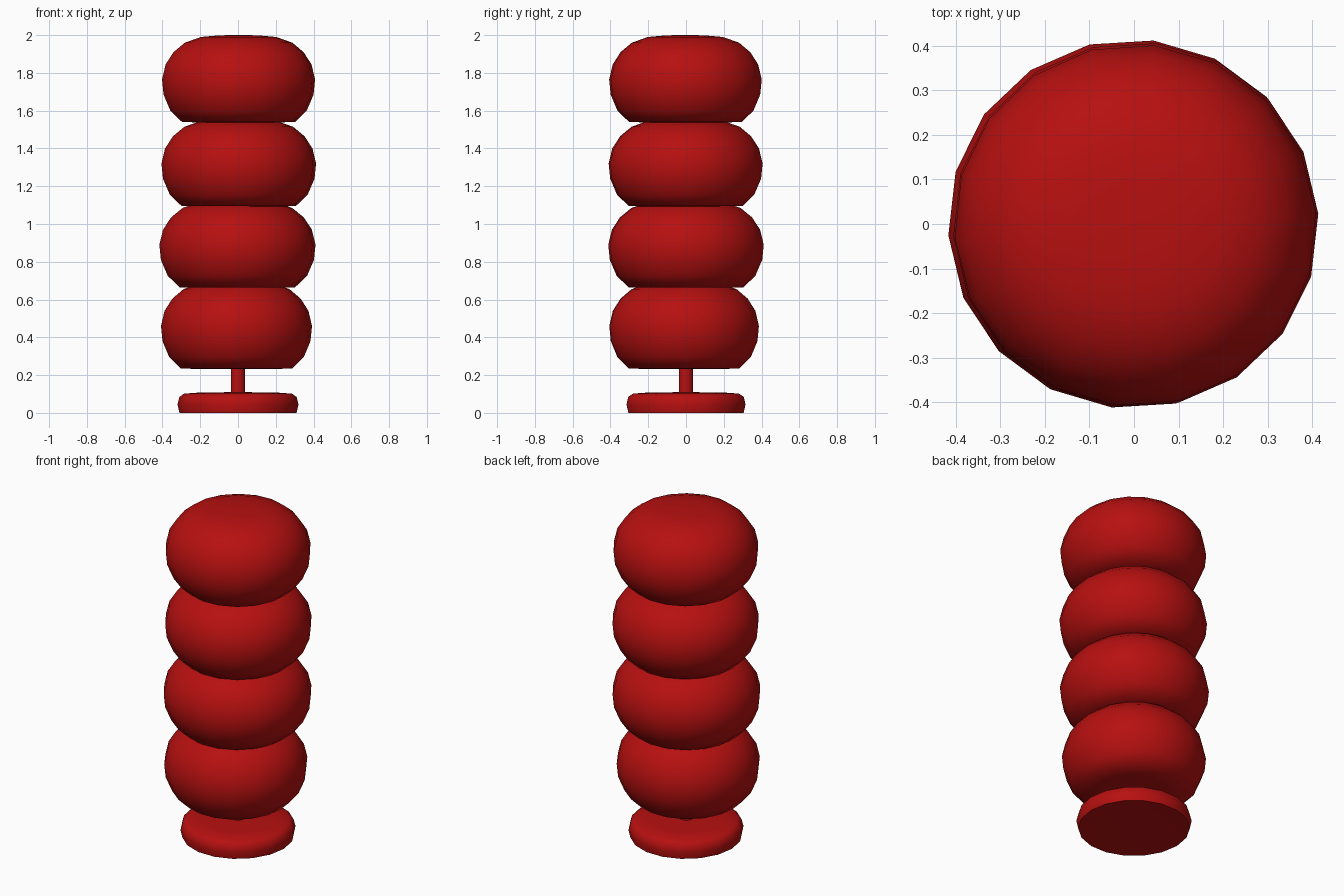
import bpy, bmesh, math

if "Cube" in bpy.data.objects:
    bpy.data.objects.remove(bpy.data.objects["Cube"])

red = bpy.data.materials.new("deep red")
red.diffuse_color = (0.47, 0.005, 0.005, 1)
red.use_nodes = True
red.node_tree.nodes["Principled BSDF"].inputs["Base Color"].default_value = red.diffuse_color


def lathe(name, profile, sides, centre=(0, 0, 0), turn=0.0, sharp=180):
    """Spin a (radius, height) profile from axis to axis into a closed solid."""
    bm = bmesh.new()
    rings = []
    for r, z in profile:
        if r == 0:
            rings.append([bm.verts.new((0, 0, z))] * sides)
        else:
            rings.append([bm.verts.new((r * math.cos(a), r * math.sin(a), z))
                          for a in (turn + 2 * math.pi * i / sides for i in range(sides))])
    for lo, hi in zip(rings, rings[1:]):
        for i in range(sides):
            j = (i + 1) % sides
            quad = list(dict.fromkeys((lo[i], lo[j], hi[j], hi[i])))
            bm.faces.new(quad)
    bmesh.ops.recalc_face_normals(bm, faces=bm.faces)
    mesh = bpy.data.meshes.new(name)
    bm.to_mesh(mesh)
    bm.free()
    mesh.materials.append(red)
    obj = bpy.data.objects.new(name, mesh)
    obj.location = centre
    bpy.context.collection.objects.link(obj)
    bpy.ops.object.select_all(action='DESELECT')
    obj.select_set(True)
    bpy.context.view_layer.objects.active = obj
    bpy.ops.object.shade_smooth_by_angle(angle=math.radians(sharp))
    return obj


# Round foot
lathe("base_disc", [(0, 0.005), (0.2, 0.004), (0.31, 0), (0.32, 0.045), (0.31, 0.085),
                    (0.285, 0.102), (0.2, 0.108), (0, 0.11)], 18, sharp=50)

# Thin post running up into the lowest cushion
lathe("stem", [(0, 0.08), (0.038, 0.08), (0.038, 0.3), (0, 0.3)], 16, sharp=50)

# Four puffy stacked cushions, each slightly shifted and turned
cushion = [(0, -0.218), (0.18, -0.218), (0.30, -0.215), (0.362, -0.155), (0.398, -0.07),
           (0.406, 0.01), (0.387, 0.09), (0.345, 0.155), (0.285, 0.205), (0.20, 0.235),
           (0.10, 0.244), (0, 0.245)]
stack = [(-0.008, -0.01, 0.45, 2, 0.985), (-0.003, 0.0, 0.88, 3.5, 1.02),
         (0.004, -0.002, 1.31, 3.5, 1.01), (0.003, -0.003, 1.755, 4, 1.0)]
for n, (x, y, z, deg, s) in enumerate(stack):
    lathe(f"cushion_{n + 1}", [(r * s, h) for r, h in cushion], 18, (x, y, z), math.radians(deg))
